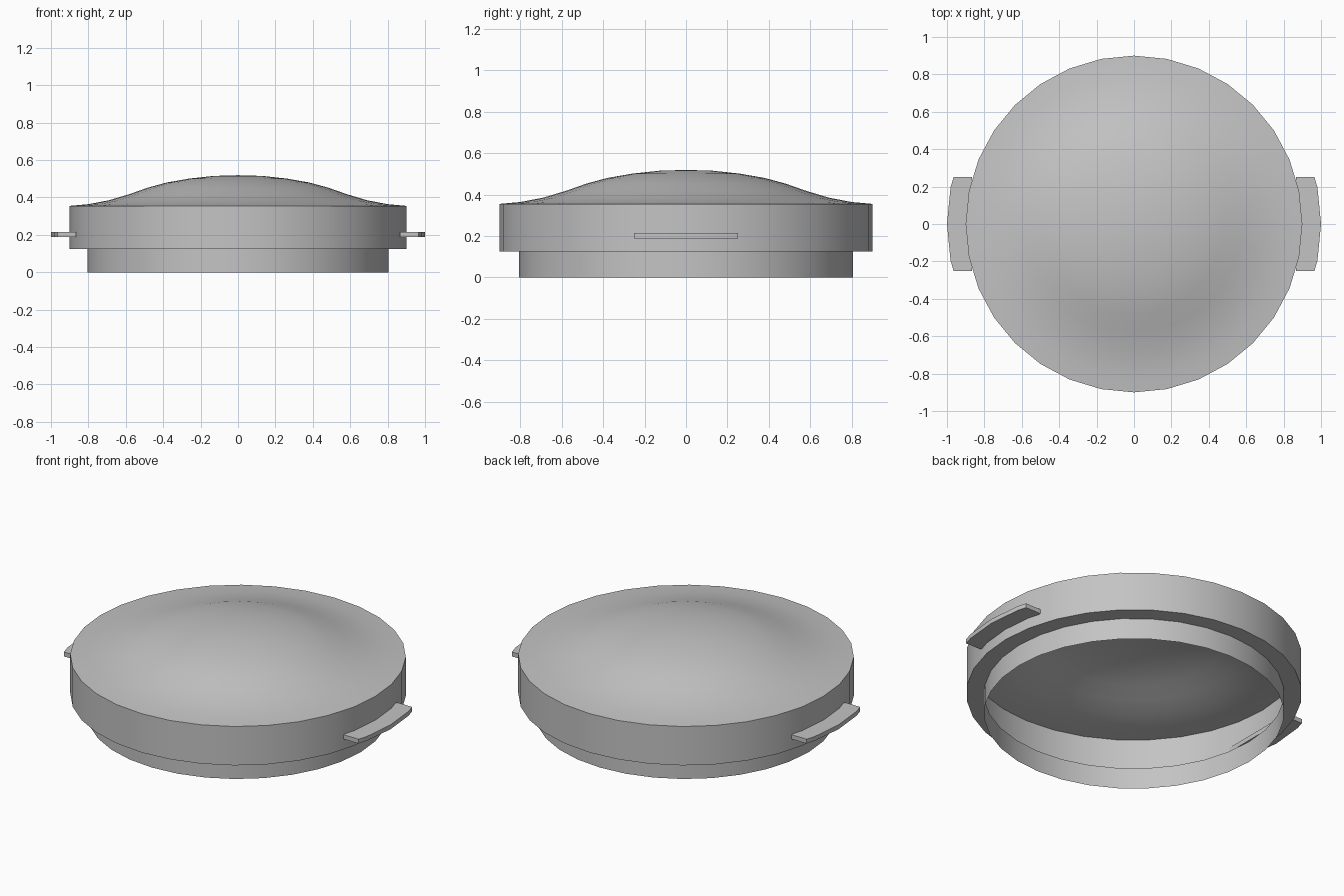
import bpy
import bmesh
from math import cos, sin, tau, radians

SIDES = 32

old = bpy.data.objects.get("Cube")
if old:
    bpy.data.objects.remove(old, do_unlink=True)

grey = bpy.data.materials.new("plain_grey")
grey.use_nodes = True
colour = (0.55, 0.55, 0.55, 1)
grey.diffuse_color = colour
grey.node_tree.nodes["Principled BSDF"].inputs["Base Color"].default_value = colour


def add_object(name, bm, angle=30):
    mesh = bpy.data.meshes.new(name)
    bm.to_mesh(mesh)
    bm.free()
    obj = bpy.data.objects.new(name, mesh)
    mesh.materials.append(grey)
    bpy.context.collection.objects.link(obj)
    bpy.ops.object.select_all(action='DESELECT')
    obj.select_set(True)
    bpy.context.view_layer.objects.active = obj
    bpy.ops.object.shade_smooth_by_angle(angle=radians(angle))
    return obj


def lathe(name, profile):
    """Revolve (radius, z) points, listed upwards, into an open sheet."""
    bm = bmesh.new()
    rings = []
    for r, z in profile:
        if r == 0:
            rings.append([bm.verts.new((0, 0, z))] * SIDES)
        else:
            rings.append([bm.verts.new((r * cos(tau * i / SIDES), r * sin(tau * i / SIDES), z))
                          for i in range(SIDES)])
    for low, high in zip(rings, rings[1:]):
        for i in range(SIDES):
            j = (i + 1) % SIDES
            corners = [low[i], low[j], high[j], high[i]]
            bm.faces.new(list(dict.fromkeys(corners)))
    return add_object(name, bm)


# Open thin shell: narrow skirt, step and outer wall
lathe("lid_wall", [(0.805, 0), (0.805, 0.125), (0.9, 0.125), (0.9, 0.355)])

# Flared cove rising into a shallow cap
lathe("lid_dome", [(0.9, 0.355), (0.8, 0.364), (0.69, 0.385), (0.58, 0.418),
                   (0.48, 0.453), (0.38, 0.48), (0.26, 0.501), (0.13, 0.515), (0, 0.519)])


# Side grips: thin plates with a flat inner edge and a curved outer edge
def grip(name, side):
    outline = [(0.865, -0.25), (0.965, -0.25), (0.981, -0.195), (1, 0),
               (0.981, 0.195), (0.965, 0.25), (0.865, 0.25)]
    bm = bmesh.new()
    base = bm.faces.new([bm.verts.new((side * x, y, 0.188)) for x, y in outline])
    extruded = bmesh.ops.extrude_face_region(bm, geom=[base])["geom"]
    top = [v for v in extruded if isinstance(v, bmesh.types.BMVert)]
    bmesh.ops.translate(bm, verts=top, vec=(0, 0, 0.026))
    bmesh.ops.recalc_face_normals(bm, faces=bm.faces)
    add_object(name, bm)


grip("left_grip", 1)
grip("right_grip", -1)
